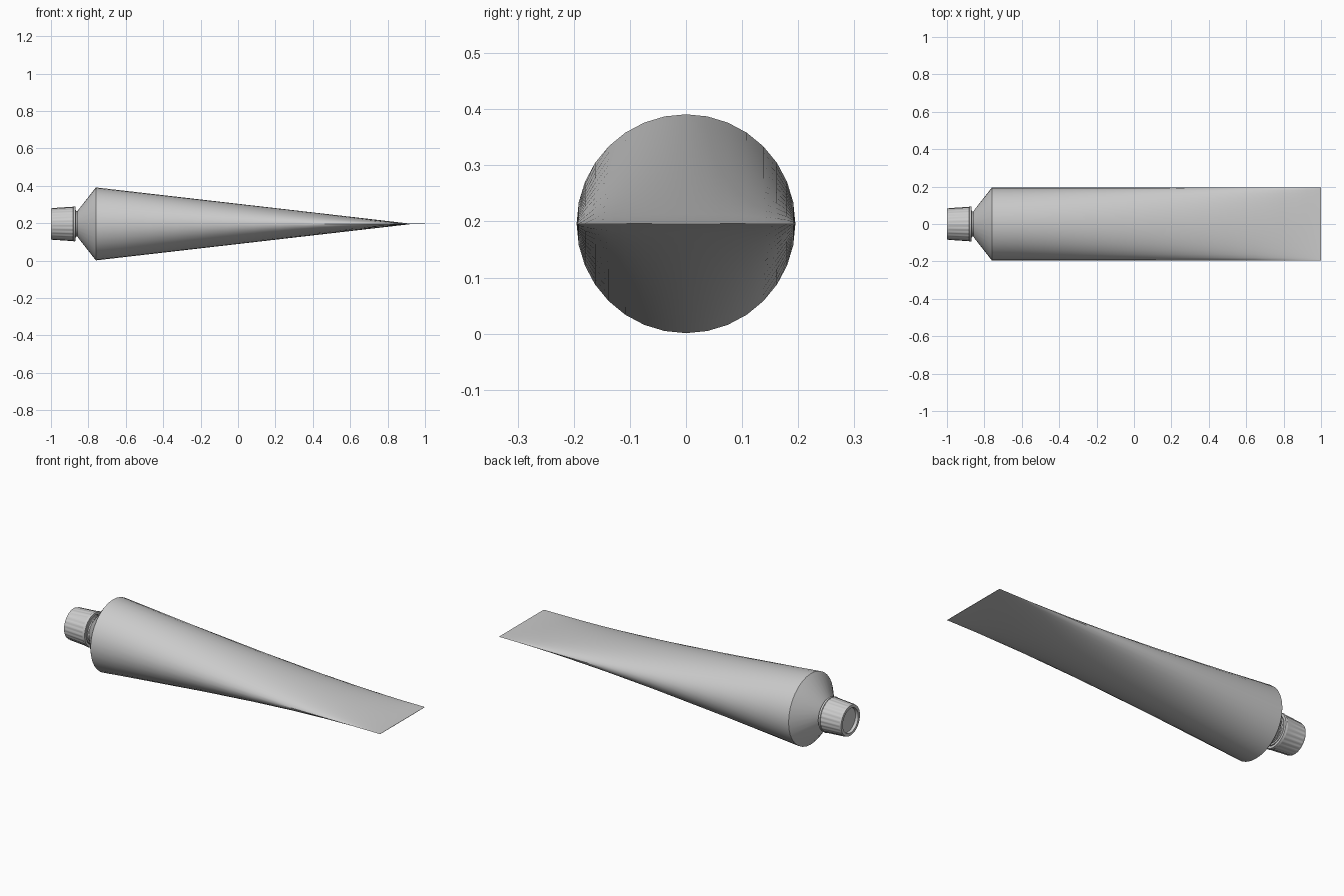
import bpy, bmesh, math

if "Cube" in bpy.data.objects:
    bpy.data.objects.remove(bpy.data.objects["Cube"])

CZ = 0.196      # height of the tube axis
R = 0.195       # tube radius

grey = bpy.data.materials.new("light grey")
grey.diffuse_color = (0.6, 0.6, 0.6, 1)
grey.use_nodes = True
grey.node_tree.nodes["Principled BSDF"].inputs["Base Color"].default_value = grey.diffuse_color


def loft(name, rings, caps=(False, False), angle=30):
    """Skin a list of closed point rings into one object."""
    bm = bmesh.new()
    rows = [[bm.verts.new(p) for p in ring] for ring in rings]
    n = len(rows[0])
    for a, b in zip(rows, rows[1:]):
        for i in range(n):
            j = (i + 1) % n
            bm.faces.new((a[i], a[j], b[j], b[i]))
    if caps[0]:
        bm.faces.new(rows[0])
    if caps[1]:
        bm.faces.new(rows[-1])
    bmesh.ops.recalc_face_normals(bm, faces=bm.faces)
    mesh = bpy.data.meshes.new(name)
    bm.to_mesh(mesh)
    bm.free()
    mesh.materials.append(grey)
    obj = bpy.data.objects.new(name, mesh)
    bpy.context.collection.objects.link(obj)
    bpy.ops.object.select_all(action='DESELECT')
    obj.select_set(True)
    bpy.context.view_layer.objects.active = obj
    bpy.ops.object.shade_smooth_by_angle(angle=math.radians(angle))
    return obj


def ring(x, ry, rz, n=32, rib=0.0):
    """Ellipse across the tube axis, optionally ribbed."""
    pts = []
    for i in range(n):
        a = 2 * math.pi * i / n
        k = -rib if i % 4 >= 2 else 0.0
        pts.append((x, (ry + k) * math.cos(a), CZ + (rz + k) * math.sin(a)))
    return pts


# Tube body: round at the shoulder, squeezed flat into the crimped end
X0, X1, X2 = -0.76, 0.925, 1.0
STEPS = 12
body = []
for s in range(STEPS + 1):
    t = s / STEPS
    body.append(ring(X0 + (X1 - X0) * t, R, R * (1 - t) + 0.001 * t))
body.append(ring(X2, R, 0.001))
loft("tube_body", body, (False, True))

# Conical shoulder and narrow neck
profile = [(-0.76, R), (-0.855, 0.074), (-0.858, 0.068), (-0.866, 0.068),
           (-0.868, 0.075), (-0.90, 0.075)]
loft("shoulder_and_neck", [ring(x, r, r) for x, r in profile])

# Ribbed screw cap with a plain collar and a recessed end
cap = [(-0.885, 0.077, 0), (-0.868, 0.079, 0), (-0.868, 0.092, 0),
       (-0.880, 0.094, 0), (-0.881, 0.092, 0.002), (-0.990, 0.085, 0.002),
       (-0.992, 0.084, 0), (-1.0, 0.082, 0), (-1.0, 0.067, 0), (-0.985, 0.065, 0)]
loft("screw_cap", [ring(x, r, r, 96, rib) for x, r, rib in cap], (True, True))
